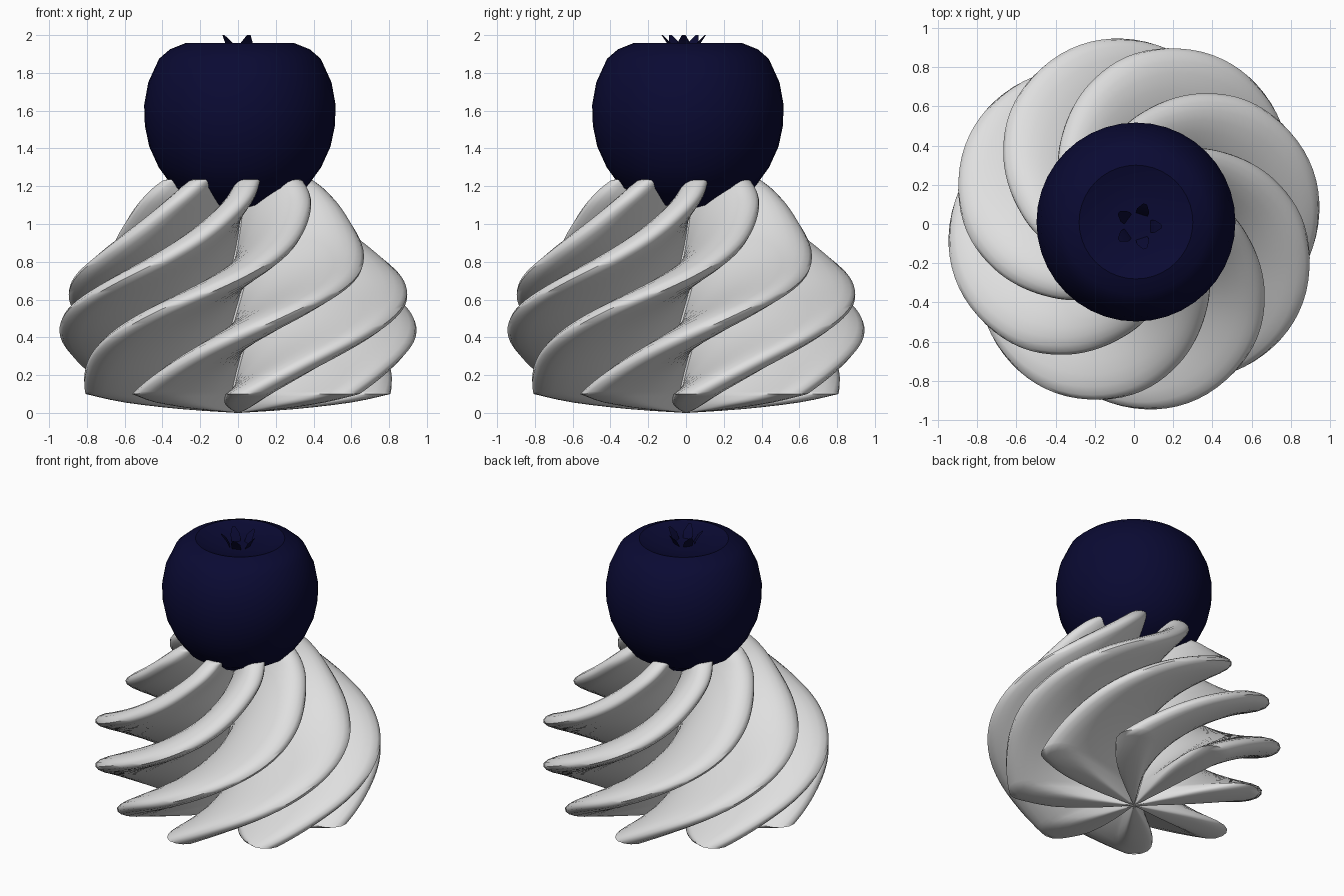
import bpy, bmesh, math
from mathutils import Vector

cube = bpy.data.objects.get("Cube")
if cube:
    bpy.data.objects.remove(cube, do_unlink=True)


def material(name, color):
    m = bpy.data.materials.new(name)
    m.use_nodes = True
    m.diffuse_color = (*color, 1)
    m.node_tree.nodes["Principled BSDF"].inputs["Base Color"].default_value = (*color, 1)
    return m


cream_white = material("cream_white", (0.74, 0.74, 0.74))
berry_blue = material("berry_blue", (0.003, 0.003, 0.033))


def loft(name, rings, mat, angle):
    """Skin a stack of closed rings and cap both ends."""
    bm = bmesh.new()
    loops = [[bm.verts.new(p) for p in ring] for ring in rings]
    n = len(loops[0])
    for low, high in zip(loops, loops[1:]):
        for i in range(n):
            j = (i + 1) % n
            bm.faces.new((low[i], low[j], high[j], high[i]))
    bm.faces.new(loops[0][::-1])
    bm.faces.new(loops[-1])
    return finish(name, bm, mat, angle)


def finish(name, bm, mat, angle):
    bmesh.ops.recalc_face_normals(bm, faces=bm.faces)
    mesh = bpy.data.meshes.new(name)
    bm.to_mesh(mesh)
    bm.free()
    mesh.materials.append(mat)
    ob = bpy.data.objects.new(name, mesh)
    bpy.context.collection.objects.link(ob)
    bpy.ops.object.select_all(action="DESELECT")
    ob.select_set(True)
    bpy.context.view_layer.objects.active = ob
    bpy.ops.object.shade_smooth_by_angle(angle=math.radians(angle))
    return ob


def spline(points, steps):
    """Catmull-Rom samples through the given points."""
    pts = [Vector(p) for p in points]
    pts = [pts[0]] + pts + [pts[-1]]
    out = []
    for a, b, c, d in zip(pts, pts[1:], pts[2:], pts[3:]):
        for k in range(steps):
            t = k / steps
            out.append(b + (c - a) * t / 2 + (a * 2 - b * 5 + c * 4 - d) * t**2 / 2
                       + (b * 3 - a - c * 3 + d) * t**3 / 2)
    return out + [pts[-1]]


# Whipped cream: an eight-finned star section, twisted and swollen up its height
FINS = 8
INNER = 0.12
HALF = 9


def star_section():
    side = []
    for i in range(HALF):
        t = INNER + (1 - INNER) * math.sin(math.pi / 2 * i / HALF)
        side.append((t, 0.19 * t**0.7 * math.sqrt(1 - t**8)))
    petal = [(t, -h) for t, h in side] + [(1, 0)] + [(t, h) for t, h in side[::-1]]
    return [(math.hypot(t, h), math.atan2(h, t) + math.tau * k / FINS)
            for k in range(FINS) for t, h in petal]


section = star_section()
# height, radius, twist in degrees
base = [(0, 0.01, -44), (0.02, 0.3, -44), (0.055, 0.6, -43), (0.1, 0.81, -40)]
body = [(0.1, 0.81, -40), (0.22, 0.86, -24), (0.4, 0.94, 0), (0.55, 0.95, 20),
        (0.7, 0.88, 41), (0.84, 0.76, 59), (1.0, 0.615, 77), (1.13, 0.51, 91),
        (1.21, 0.43, 98), (1.235, 0.37, 101), (1.2, 0.22, 101), (1.16, 0.01, 101)]
rings = []
for z, r, twist in spline(base, 3)[:-1] + spline(body, 6):
    turn = math.radians(twist)
    rings.append([(r * s * math.sin(a + turn), -r * s * math.cos(a + turn), z)
                  for s, a in section])
loft("cream_swirl", rings, cream_white, 50)

# Berry: a plump lathe with a crisp-edged dimple on top
CENTRE = Vector((0.01, 0.01, 0))
profile = [(0.01, 1.07), (0.2, 1.1), (0.35, 1.19), (0.43, 1.3), (0.48, 1.41),
           (0.503, 1.52), (0.507, 1.63), (0.485, 1.75), (0.428, 1.875),
           (0.37, 1.925), (0.29, 1.957), (0.2, 1.925), (0.1, 1.917), (0.01, 1.915)]
SIDES = 40
rings = [[CENTRE + Vector((r * math.cos(math.tau * i / SIDES),
                           r * math.sin(math.tau * i / SIDES), z))
          for i in range(SIDES)] for r, z in profile]
loft("berry", rings, berry_blue, 35)

# Crown: five small pointed sepals flaring out of the dimple
bm = bmesh.new()
for k in range(5):
    a = math.tau * k / 5
    out = Vector((math.cos(a), math.sin(a), 0))
    across = Vector((-out.y, out.x, 0))
    mid = Vector((0.02, -0.012, 0))
    rows = [(0.06, 0.03, 1.91), (0.085, 0.033, 1.96), (0.12, 0.01, 2.0)]
    pairs = [[bm.verts.new(mid + out * r + across * w * s + Vector((0, 0, z)))
              for s in (-1, 1)] for r, w, z in rows]
    for low, high in zip(pairs, pairs[1:]):
        bm.faces.new((low[0], low[1], high[1], high[0]))
finish("berry_crown", bm, berry_blue, 30)
